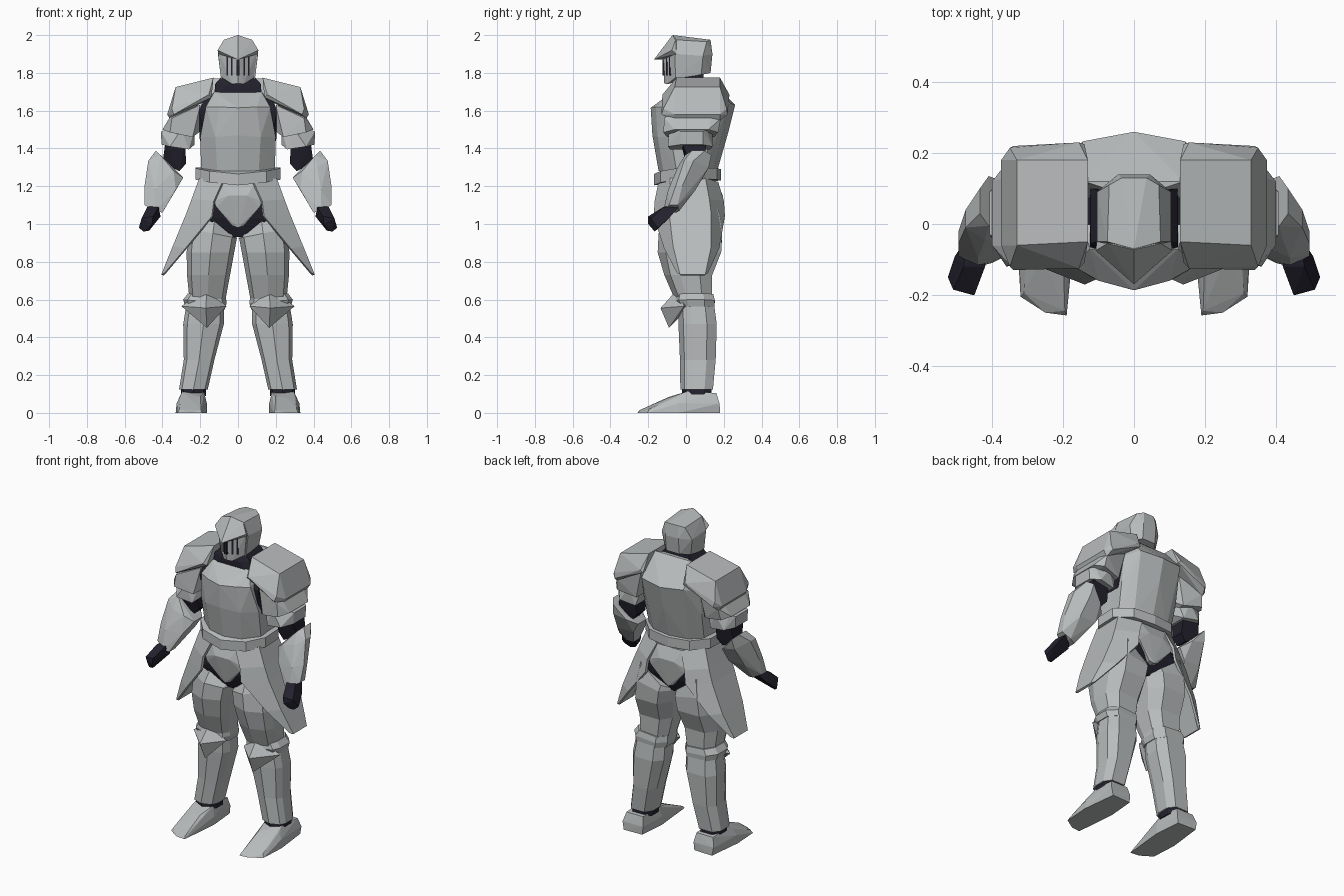
import bpy, bmesh


def material(name, rgb):
    m = bpy.data.materials.new(name)
    m.diffuse_color = (*rgb, 1)
    return m


STEEL = material("steel grey", (0.48, 0.5, 0.505))
DARK = material("dark cloth", (0.017, 0.015, 0.026))


def finish(name, bm, mat, mirror):
    bmesh.ops.recalc_face_normals(bm, faces=bm.faces)
    me = bpy.data.meshes.new(name)
    bm.to_mesh(me)
    bm.free()
    me.materials.append(mat)
    ob = bpy.data.objects.new(name, me)
    bpy.context.collection.objects.link(ob)
    if mirror:
        ob.modifiers.new("mirror", 'MIRROR').use_mirror_merge = False
    return ob


def hull(name, pts, mat=STEEL, sym=False, mirror=False):
    """Faceted solid around points; sym adds the points reflected in x."""
    bm = bmesh.new()
    pts = list(pts) + ([(-x, y, z) for x, y, z in pts if x > 0] if sym else [])
    for p in pts:
        bm.verts.new(p)
    bmesh.ops.convex_hull(bm, input=bm.verts)
    loose = [v for v in bm.verts if not v.link_faces]
    bmesh.ops.delete(bm, geom=loose, context='VERTS')
    bmesh.ops.dissolve_limit(bm, angle_limit=0.03, verts=bm.verts, edges=bm.edges)
    return finish(name, bm, mat, mirror)


def span(name, rows, mat=STEEL, sym=False):
    """Hull of rows (x, z, front y, back y)."""
    pts = [(x, y, z) for x, z, a, b in rows for y in (a, b)]
    return hull(name, pts, mat, sym, not sym)


def skin(bm, rings, closed):
    rows = [[bm.verts.new(p) for p in r] for r in rings]
    n = len(rows[0])
    for a, b in zip(rows, rows[1:]):
        for i in range(n if closed else n - 1):
            j = (i + 1) % n
            bm.faces.new((a[i], a[j], b[j], b[i]))
    if closed:
        bm.faces.new(rows[0])
        bm.faces.new(rows[-1])


# Leg cross-section: slight front ridge, flat sides, rounded back
LEG = [(0, -1), (.8, -.75), (1, -.35), (1, .45), (.6, .95), (-.6, .95), (-1, .45), (-1, -.35), (-.8, -.75)]


def limb(name, sections, mat=STEEL):
    """Loft of the leg cross-section through (z, x0, x1, y0, y1, tilt)."""
    rings = []
    for z, x0, x1, y0, y1, tilt in sections:
        cx, cy, rx, ry = (x0 + x1) / 2, (y0 + y1) / 2, (x1 - x0) / 2, (y1 - y0) / 2
        rings.append([(cx + u * rx, cy + v * ry, z + tilt * u * rx) for u, v in LEG])
    bm = bmesh.new()
    skin(bm, rings, True)
    return finish(name, bm, mat, True)


# Helmet: dome, pointed brow, wedge-shaped grille with slots
hull("helmet_dome", [(0, -.07, 2), (.035, .13, 1.975), (.075, -.05, 1.975), (.07, .11, 1.965),
                     (.105, -.05, 1.9), (.105, .09, 1.89), (.045, .14, 1.9), (.045, .13, 1.8),
                     (.09, .08, 1.79), (.09, -.05, 1.77)], sym=True)
hull("helmet_brow", [(0, -.072, 2.0), (0, -.17, 1.87), (0, -.1, 1.87), (.075, -.055, 1.975),
                     (.108, -.075, 1.92), (.105, -.05, 1.9)], sym=True)
hull("helmet_grille", [(0, -.125, 1.89), (0, -.115, 1.745), (.1, -.06, 1.91), (.085, -.055, 1.775),
                       (.03, -.1, 1.74), (.1, 0, 1.9), (.08, 0, 1.765)], sym=True)
for x, w, zt in ((0, .009, 1.868), (.033, .0045, 1.88), (.056, .004, 1.885)):
    y = -.125 + x * .66
    hull("grille_slot", [(abs(x + s * w), y + .66 * s * w * (x > 0) + d, z) if x else
                         (s * w, y + d, z) for s in (-1, 1) for d in (0, .015)
                         for z in (1.785, zt)], DARK, mirror=x > 0)

# Dark under-suit: neck, torso, pelvis
span("neck", [(.125, 1.66, -.075, .1), (.122, 1.74, -.055, .1), (.06, 1.735, -.075, .1),
              (.07, 1.8, -.04, .09)], DARK, sym=True)
span("under_torso", [(.17, 1.68, -.05, .15), (.205, 1.6, -.09, .14), (.205, 1.46, -.05, .1),
                     (.15, 1.25, -.05, .1)], DARK, sym=True)
span("pelvis", [(.17, 1.11, -.1, .16), (.165, 1.03, -.11, .165), (.04, .93, -.07, .12),
                (.1, 1.1, -.125, .175)], DARK, sym=True)

# Breastplate and backplate
hull("breastplate", [(.065, -.09, 1.675), (.125, -.07, 1.7), (.17, -.12, 1.62), (.1, -.16, 1.62),
                     (0, -.187, 1.615), (.2, -.08, 1.46), (.12, -.15, 1.46), (0, -.178, 1.47),
                     (.195, -.05, 1.28), (.11, -.12, 1.28), (0, -.145, 1.28), (.15, .03, 1.67),
                     (.17, .03, 1.6), (.2, .03, 1.46), (.19, .03, 1.28)], sym=True)
hull("backplate", [(.08, .1, 1.77), (.14, .12, 1.77), (.145, .233, 1.64), (0, .26, 1.63),
                   (.2, .15, 1.62), (.2, .13, 1.46), (.13, .195, 1.48), (0, .225, 1.49),
                   (.19, .09, 1.28), (.12, .145, 1.28), (0, .165, 1.28), (.19, .05, 1.6),
                   (.2, .03, 1.46), (.19, .03, 1.28)], sym=True)

# Belt and front/back hip plate
hull("belt", [(x, y, z + h) for x, y, z in ((0, -.17, 1.205), (.15, -.135, 1.22), (.225, -.05, 1.235),
              (.225, .08, 1.24), (.14, .165, 1.235), (0, .185, 1.23)) for h in (0, .06)], sym=True)
span("hip_plate", [(.09, 1.22, -.13, .165), (.13, 1.12, -.14, .185), (.115, 1.09, -.14, .185),
                   (.05, 1.15, -.158, .195), (.03, .99, -.12, .17), (0, .98, -.125, .175)], sym=True)

# Flared side skirts, bent around the hip and narrowing to a low edge
bm = bmesh.new()
skin(bm, [[(xe, ya, ze), (xc, yb, zc), (xc, yc, zc), (xe, yd, ze)]
          for xe, xc, ze, zc, ya, yb, yc, yd in (
              (.08, .2, 1.22, 1.24, -.14, -.08, .1, .165),
              (.125, .24, 1.12, 1.13, -.16, -.085, .12, .195),
              (.135, .27, 1.04, 1.05, -.165, -.085, .13, .2),
              (.275, .34, .87, .88, -.11, -.065, .13, .17),
              (.385, .4, .74, .73, -.042, -.03, .1, .11))], False)
skirt = finish("side_skirt", bm, STEEL, True)
sol = skirt.modifiers.new("thickness", 'SOLIDIFY')
sol.thickness, sol.offset = .014, 0

# Pauldrons and arm plates
span("pauldron", [(.13, 1.775, -.05, .18), (.33, 1.725, -.06, .18), (.375, 1.58, -.06, .18),
                  (.355, 1.548, -.06, .18), (.14, 1.67, -.11, .225), (.155, 1.685, -.125, .23),
                  (.34, 1.58, -.13, .22), (.35, 1.61, -.12, .215)])
span("upper_arm_plate", [(.2, 1.63, -.08, .16), (.34, 1.6, -.07, .14), (.35, 1.56, -.115, .185),
                         (.4, 1.5, -.06, .12), (.36, 1.485, -.12, .17), (.24, 1.46, -.1, .15),
                         (.2, 1.49, -.04, .1)])
span("lower_arm_plate", [(.23, 1.5, -.05, .11), (.3, 1.5, -.09, .14), (.38, 1.5, -.04, .11),
                         (.408, 1.49, -.03, .09), (.405, 1.42, -.03, .09), (.36, 1.41, -.095, .14),
                         (.26, 1.395, -.085, .13), (.23, 1.42, -.04, .08)])
span("elbow", [(.28, 1.44, -.03, .11), (.385, 1.43, -.02, .11), (.275, 1.32, .01, .09),
               (.31, 1.28, .01, .08), (.4, 1.32, .02, .09)], DARK)
span("forearm_plate", [(.435, 1.388, .03, .1), (.41, 1.365, -.005, .135), (.475, 1.335, -.01, .04),
                       (.29, 1.245, -.02, .06), (.34, 1.28, -.05, .11), (.42, 1.3, -.045, .12),
                       (.495, 1.2, -.055, -.02), (.33, 1.18, -.075, .05),
                       (.44, 1.18, -.095, .05), (.495, 1.1, -.09, -.045), (.44, 1.07, -.12, -.035),
                       (.4, 1.06, -.11, -.05)])
hull("hand", [(.43, -.05, 1.1), (.47, -.04, 1.09), (.42, -.12, 1.09), (.48, -.12, 1.09),
              (.41, -.09, 1.04), (.505, -.09, 1.03), (.45, -.2, 1.04), (.51, -.185, 1.03),
              (.525, -.15, .98), (.47, -.17, .965), (.5, -.165, .96), (.455, -.2, 1.0)],
     DARK, mirror=True)

# Legs: thigh, knee band, pointed knee guard, shin, ankle, foot
limb("thigh", [(1.02, .008, .24, -.1, .18, .75), (.95, .006, .26, -.145, .2, .2),
               (.85, .02, .272, -.15, .195, 0), (.73, .042, .27, -.115, .145, 0),
               (.58, .07, .255, -.05, .14, 0)])
limb("knee_band", [(.625, .065, .265, -.06, .15, .08), (.59, .06, .29, -.065, .158, .08),
                   (.555, .07, .28, -.05, .155, .08)])
hull("knee_guard", [(.165, -.04, .66), (.17, -.135, .555), (.165, -.09, .45), (.3, -.01, .565),
                    (.06, -.03, .565), (.17, .03, .57)], mirror=True)
limb("shin", [(.565, .075, .275, -.04, .155, 0), (.47, .075, .29, -.04, .168, 0),
              (.28, .125, .287, -.032, .162, 0), (.125, .16, .312, -.03, .147, 0)])
limb("ankle", [(.14, .17, .303, -.022, .14, 0), (.09, .17, .303, -.022, .14, 0)], DARK)
hull("foot", [(.18, .175, 0), (.305, .18, 0), (.165, 0, 0), (.33, -.04, 0), (.19, -.258, 0),
              (.25, -.25, 0), (.32, -.205, 0), (.175, .175, .05), (.315, .178, .05),
              (.185, .16, .105), (.3, .16, .105), (.325, -.04, .05), (.165, 0, .05),
              (.18, .01, .11), (.295, .01, .115), (.305, -.03, .09), (.2, -.09, .085),
              (.26, -.09, .08), (.195, -.245, .015), (.31, -.195, .02)], mirror=True)
